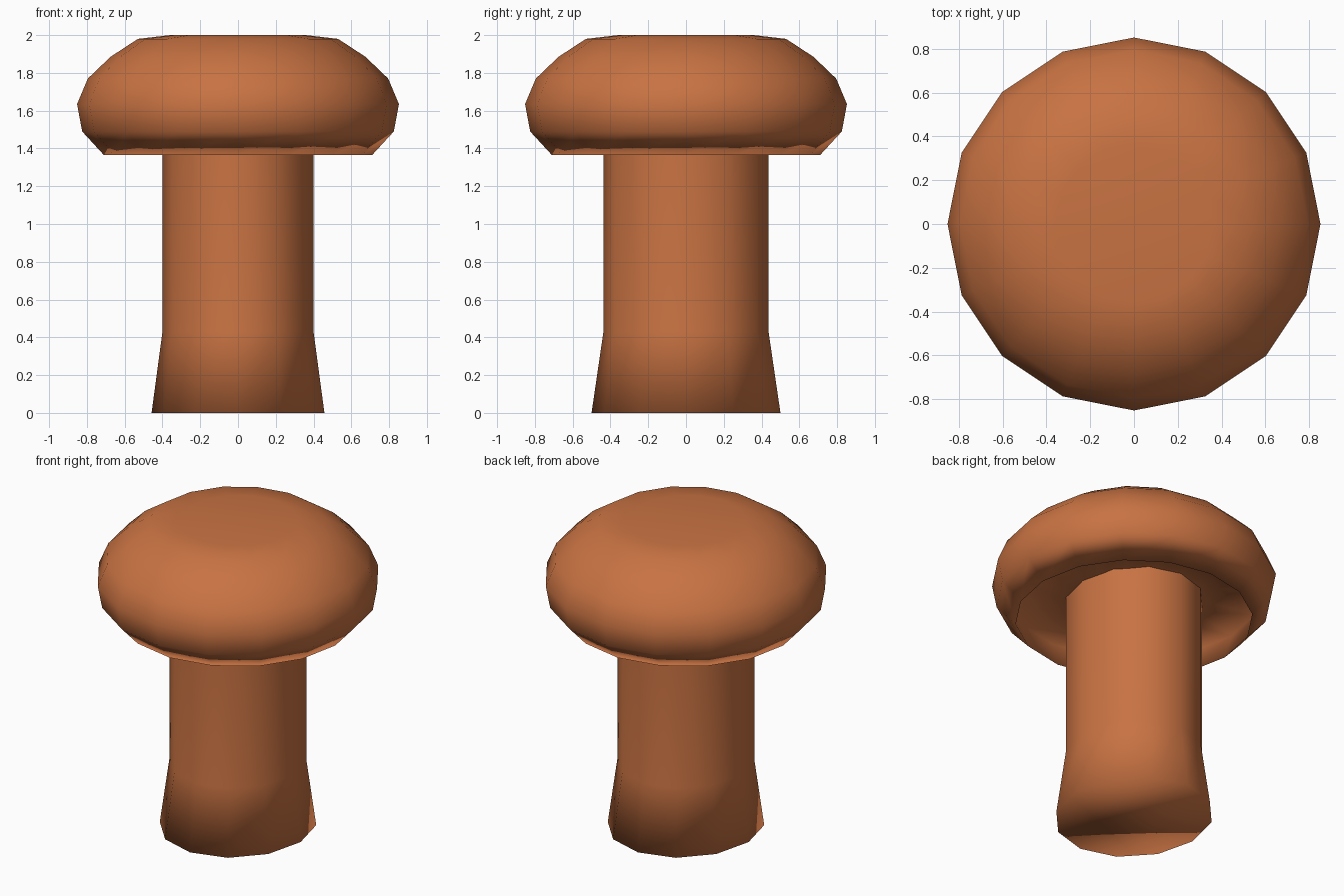
import bpy, bmesh
from math import cos, sin, pi

if "Cube" in bpy.data.objects:
    bpy.data.objects.remove(bpy.data.objects["Cube"])

mat = bpy.data.materials.new("terracotta")
mat.diffuse_color = (0.58, 0.17, 0.055, 1)
mat.use_nodes = True
mat.node_tree.nodes["Principled BSDF"].inputs["Base Color"].default_value = mat.diffuse_color


def lathe(name, profile, sides, sx=1.0, sy=1.0, cap_start=False, cap_end=False):
    """Stack rings of (radius, z) and skin them with smooth quads."""
    bm = bmesh.new()
    rings = [[bm.verts.new((sx * r * cos(2 * pi * i / sides),
                            sy * r * sin(2 * pi * i / sides), z))
              for i in range(sides)] for r, z in profile]
    for a, b in zip(rings, rings[1:]):
        for i in range(sides):
            j = (i + 1) % sides
            bm.faces.new((a[i], a[j], b[j], b[i]))
    if cap_start:
        bm.faces.new(rings[0][::-1])
    if cap_end:
        bm.faces.new(rings[-1])
    for f in bm.faces:
        f.smooth = True
    me = bpy.data.meshes.new(name)
    bm.to_mesh(me)
    bm.free()
    me.materials.append(mat)
    ob = bpy.data.objects.new(name, me)
    bpy.context.collection.objects.link(ob)
    return ob


# Cap: recessed underside, rim, then the rounded dome
lathe("mushroom_cap",
      [(0.38, 1.48), (0.76, 1.53), (0.71, 1.365), (0.825, 1.49), (0.852, 1.635),
       (0.795, 1.77), (0.675, 1.885), (0.53, 1.98), (0.36, 2.0)],
      16, cap_end=True)

# Stem: slightly oval, flared at the foot, running up into the cap
lathe("mushroom_stem", [(0.5, 0), (0.437, 0.43), (0.437, 1.5)],
      12, sx=0.915, cap_start=True)
